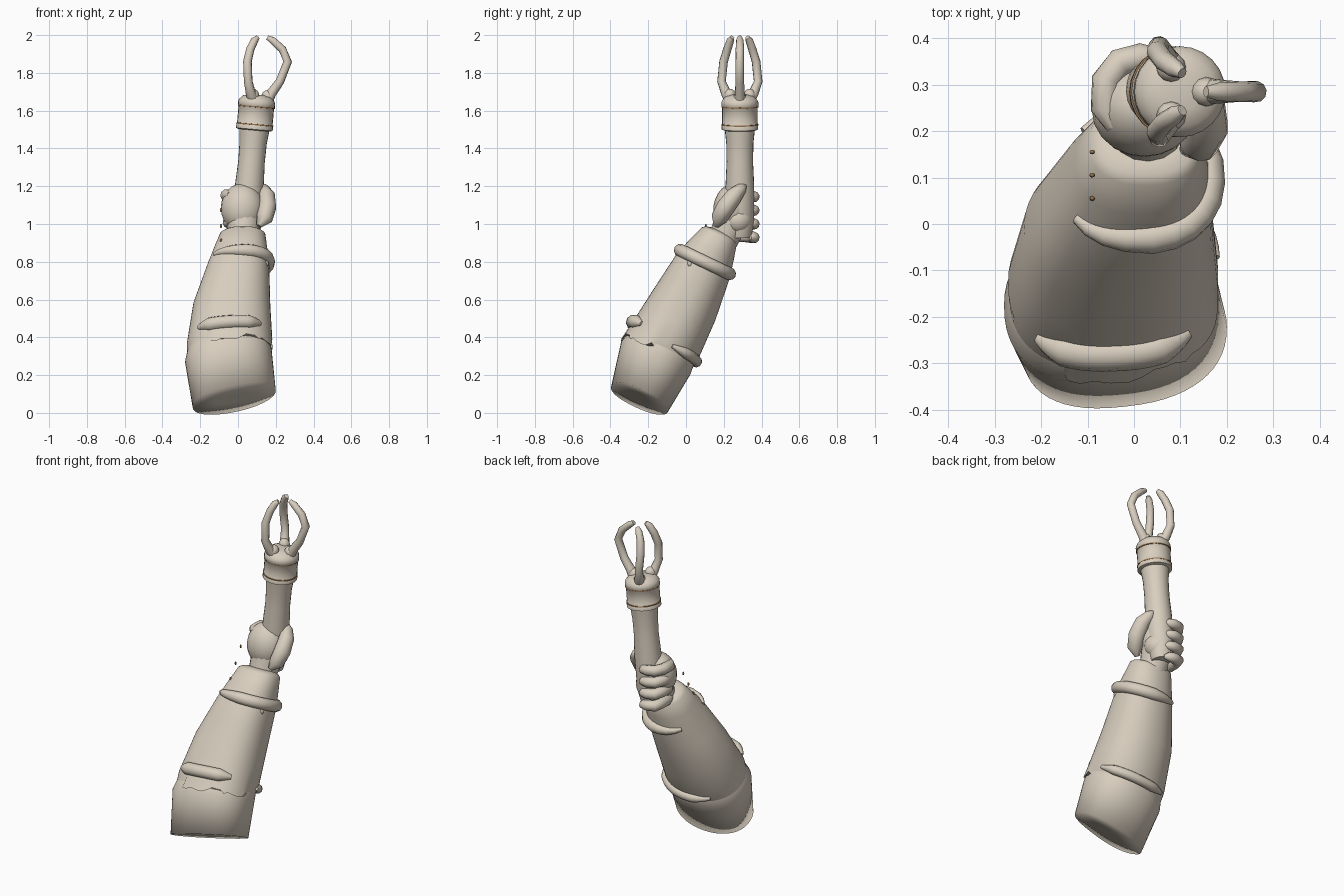
import bpy, bmesh, math, random
from mathutils import Vector, Matrix

random.seed(4)
cube = bpy.data.objects.get("Cube")
if cube:
    bpy.data.objects.remove(cube)


def material(name, rgb):
    m = bpy.data.materials.new(name)
    m.use_nodes = True
    m.diffuse_color = (*rgb, 1)
    m.node_tree.nodes["Principled BSDF"].inputs["Base Color"].default_value = (*rgb, 1)
    return m


clay = material("warm_beige", (0.69, 0.62, 0.52))
trim = material("bronze_trim", (0.32, 0.18, 0.08))


def finish(name, bm, mat, angle=40):
    bmesh.ops.recalc_face_normals(bm, faces=bm.faces)
    me = bpy.data.meshes.new(name)
    bm.to_mesh(me)
    bm.free()
    ob = bpy.data.objects.new(name, me)
    bpy.context.collection.objects.link(ob)
    me.materials.append(mat)
    bpy.ops.object.select_all(action='DESELECT')
    ob.select_set(True)
    bpy.context.view_layer.objects.active = ob
    bpy.ops.object.shade_smooth_by_angle(angle=math.radians(angle))
    return ob


def loft(name, rings, mat=clay, angle=40):
    """Skin closed rings of points and cap both ends."""
    bm = bmesh.new()
    vs = [[bm.verts.new(p) for p in r] for r in rings]
    n = len(vs[0])
    for a, b in zip(vs, vs[1:]):
        for i in range(n):
            j = (i + 1) % n
            bm.faces.new((a[i], a[j], b[j], b[i]))
    bm.faces.new(vs[0])
    bm.faces.new(vs[-1])
    return finish(name, bm, mat, angle)


def tube(name, path, radii, mat=clay, sides=10):
    """Sweep a circle along a path, with one radius per point."""
    path = [Vector(p) for p in path]
    rings, side = [], None
    for i, p in enumerate(path):
        d = (path[min(i + 1, len(path) - 1)] - path[max(i - 1, 0)]).normalized()
        side = d.orthogonal() if side is None else side - d * side.dot(d)
        side.normalize()
        up = d.cross(side)
        rings.append([p + radii[i] * (side * math.cos(t) + up * math.sin(t))
                      for t in (math.tau * k / sides for k in range(sides))])
    return loft(name, rings, mat, 60)


def ball(name, centre, size, mat=clay, tilt=0, seg=16):
    bm = bmesh.new()
    bmesh.ops.create_uvsphere(bm, u_segments=seg, v_segments=seg // 2 + 2, radius=1)
    bm.transform(Matrix.Translation(centre) @ Matrix.Rotation(tilt, 4, 'X')
                 @ Matrix.Diagonal((*size, 1)))
    return finish(name, bm, mat, 60)


# Forearm stations: centre x, y, z, half width, half depth, sideways skew in y and z
STATIONS = [(-0.02, -0.245, 0.075, 0.22, 0.165, 0.11, 0.2),
            (-0.05, -0.16, 0.29, 0.23, 0.203, 0.06, 0.1),
            (-0.033, -0.01, 0.57, 0.198, 0.178, 0, 0),
            (0.003, 0.095, 0.785, 0.156, 0.148, 0, 0),
            (0.025, 0.18, 0.945, 0.115, 0.096, 0, 0)]


def arm_point(s, deg, off=0.0):
    """Point on the forearm at station s and angle (0 left, -90 front)."""
    i = min(int(s), len(STATIONS) - 2)
    f = s - i
    x, y, z, w, d, sy, sz = (a + (b - a) * f for a, b in zip(STATIONS[i], STATIONS[i + 1]))
    t = math.radians(deg)
    power = 0.84 if math.sin(t) < 0 else 0.95
    c, q = (math.copysign(abs(v) ** power, v) for v in (math.cos(t), math.sin(t)))
    return (Vector((x, y, z)) + Vector((1, sy, sz)) * c * (w + off)
            + Vector((0, 0.9, -0.43)) * q * (d + off))


ANGLES = [360 * k / 56 for k in range(56)]
FOREARM = [(0, -0.12), (0, 0), (1, 0), (1.5, -0.01)]
loft("forearm", [[arm_point(s, a, off) for a in ANGLES] for s, off in FOREARM], angle=180)


# Sleeve with a ragged hem on the front left, blending into the arm elsewhere
def hem_point(a):
    if 245 < a < 350:
        return arm_point(1.08 + random.uniform(-0.06, 0.06), a, 0.008)
    return arm_point(1.08, a, -0.008)


sleeve = [[hem_point(a) for a in ANGLES]]
SLEEVE = [(1.3, 0.006), (1.65, 0.006), (2, 0.006), (2.5, 0.006), (3, 0.006),
          (3.5, 0.006), (3.96, 0.005), (4.04, -0.008), (4.08, -0.035)]
sleeve += [[arm_point(s, a, off) for a in ANGLES] for s, off in SLEEVE]
loft("sleeve", sleeve, angle=60)


# Raised bands that wrap part of the sleeve
def band(name, s, start, end, r, n=18):
    path = [arm_point(s, start + (end - start) * k / n, 0.004) for k in range(n + 1)]
    tube(name, path, [r * min(1, 0.35 + 3 * min(k, n - k) / n) for k in range(n + 1)])


band("upper_band", 3.08, -142, 135, 0.035)
band("lower_band_front", 1.38, -134, -47, 0.037)
band("lower_band_back", 1.24, 12, 125, 0.028)
ball("cuff_bead", (0.145, 0.02, 0.79), (0.018, 0.014, 0.02), seg=8)

# Wrist and fist
tube("wrist", [(0.025, 0.19, 0.9), (0.03, 0.23, 0.99), (0.03, 0.25, 1.08)],
     [0.078, 0.088, 0.09], sides=16)
ball("palm", (0.022, 0.245, 1.085), (0.113, 0.1, 0.13), tilt=-0.15, seg=20)
ball("palm_heel", (0.05, 0.275, 1.02), (0.085, 0.08, 0.078), seg=16)

# Thumb along the left side of the handle
tube("thumb", [(0.11, 0.16, 0.99), (0.14, 0.175, 1.03), (0.155, 0.21, 1.09),
               (0.152, 0.255, 1.15), (0.13, 0.295, 1.19), (0.12, 0.315, 1.205)],
     [0.015, 0.044, 0.049, 0.045, 0.03, 0.01])

# Four fingers curling from the right side round the back
for i in range(4):
    z = 1.152 - 0.072 * i
    k = 1 - 0.1 * i
    tube(f"finger_{i + 1}",
         [(-0.04, 0.21, z), (-0.062 * k, 0.25, z), (-0.06 * k, 0.31, z),
          (-0.03, 0.348, z - 0.005), (0.015, 0.36, z - 0.008),
          (0.045, 0.355, z - 0.01), (0.065, 0.34, z - 0.01)],
         [0.02, 0.032, 0.032, 0.032, 0.03, 0.026, 0.01])


# Staff handle, collar and cap on a slightly leaning axis
def axis(z, side=0.0, y=0.0):
    return Vector((0.06 + 0.088 * (z - 1.2) + side, 0.285 + y, z - 0.088 * side))


def turned(name, profile, mat=clay, sides=24):
    rings = [[axis(z, r * math.cos(t), r * math.sin(t))
              for t in (math.tau * k / sides for k in range(sides))] for r, z in profile]
    return loft(name, rings, mat)


turned("handle", [(0.06, 0.93), (0.075, 1.0), (0.076, 1.2), (0.07, 1.33),
                  (0.072, 1.43), (0.082, 1.52)])
turned("collar", [(0.084, 1.496), (0.097, 1.501), (0.097, 1.523), (0.094, 1.527),
                  (0.094, 1.62), (0.098, 1.625), (0.098, 1.645), (0.092, 1.657),
                  (0.075, 1.675), (0.04, 1.685)])
for name, z in (("lower_trim", 1.526), ("upper_trim", 1.621)):
    turned(name, [(0.09, z - 0.004), (0.098, z - 0.003), (0.098, z + 0.003), (0.09, z + 0.004)], trim)

# Outer claw prong, and a mirrored pair that bulges lower down
CLAW_RADII = [0.03, 0.027, 0.023, 0.023, 0.022, 0.02, 0.012]
OUTER = [(0.155, 1.65), (0.175, 1.69), (0.222, 1.755), (0.263, 1.86),
         (0.235, 1.925), (0.183, 1.972), (0.155, 1.988)]
tube("claw_outer", [(x, 0.285, z) for x, z in OUTER], CLAW_RADII)
ball("claw_socket_outer", (0.155, 0.285, 1.672), (0.032, 0.032, 0.036), seg=12)
PAIR = [(0.083, 0.05, 1.655), (0.068, 0.072, 1.69), (0.054, 0.097, 1.755), (0.05, 0.086, 1.86),
        (0.065, 0.066, 1.925), (0.088, 0.05, 1.972), (0.104, 0.04, 1.988)]
for name, sign in (("front", -1), ("back", 1)):
    tube(f"claw_{name}", [(x, 0.285 + sign * y, z) for x, y, z in PAIR], CLAW_RADII)
    ball(f"claw_socket_{name}", (0.08, 0.285 + sign * 0.052, 1.68), (0.032, 0.032, 0.036), seg=12)

# Tiny bronze studs beside the wrist
for i, (y, z) in enumerate(((0.055, 0.914), (0.105, 0.99), (0.155, 1.075))):
    ball(f"stud_{i + 1}", (-0.09, y, z), (0.006, 0.005, 0.011), trim, seg=8)
